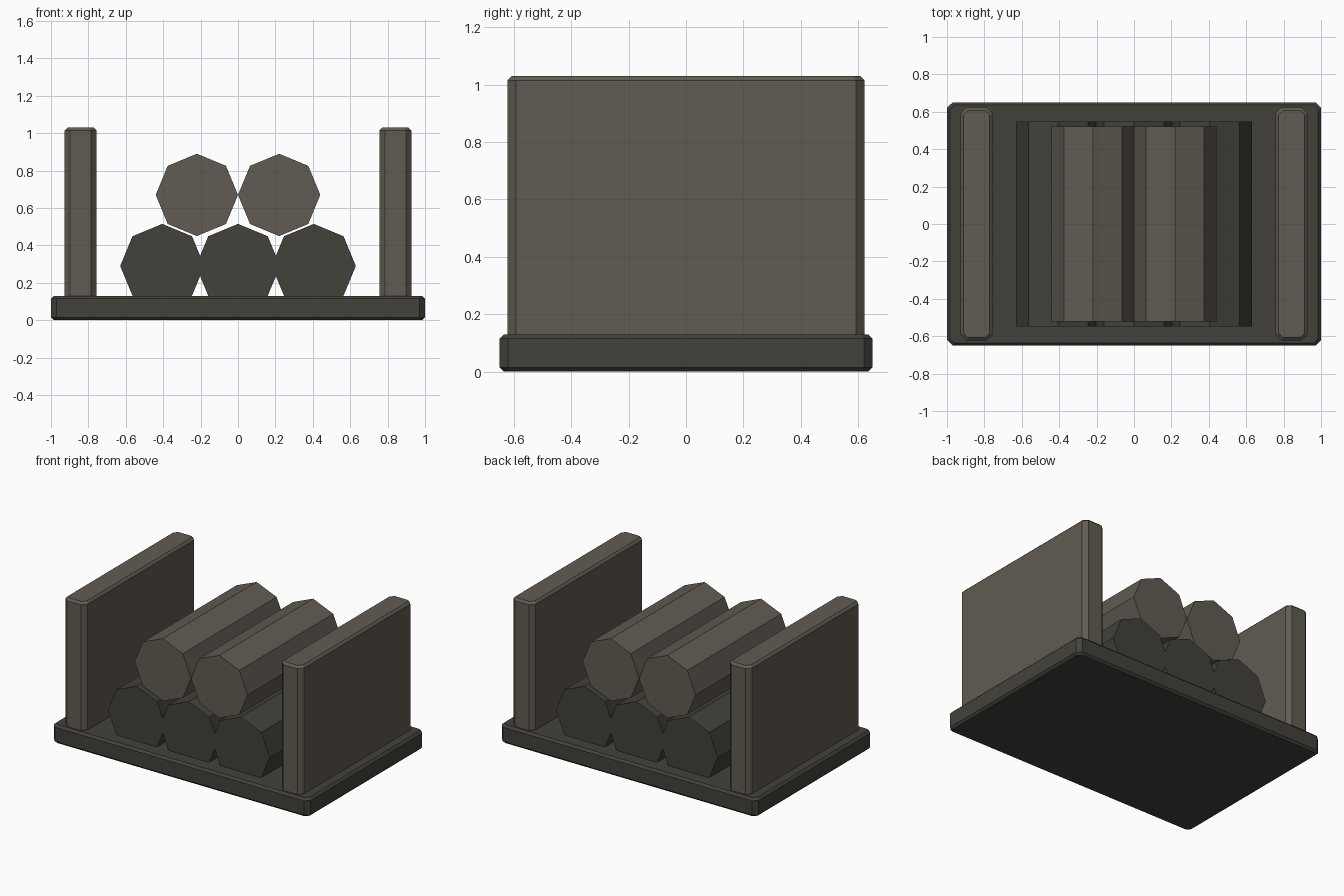
import bpy, bmesh, math

if "Cube" in bpy.data.objects:
    bpy.data.objects.remove(bpy.data.objects["Cube"])

def material(name, rgb):
    m = bpy.data.materials.new(name)
    m.diffuse_color = (*rgb, 1)
    m.use_nodes = True
    m.node_tree.nodes["Principled BSDF"].inputs["Base Color"].default_value = m.diffuse_color
    return m

light = material("light_wood", (0.12, 0.105, 0.085))
dark = material("dark_wood", (0.055, 0.053, 0.043))

def loft(name, rings, mat):
    """Closed flat-shaded solid through rings of equal point count."""
    bm = bmesh.new()
    loops = [[bm.verts.new(p) for p in ring] for ring in rings]
    n = len(loops[0])
    for a, b in zip(loops, loops[1:]):
        for i in range(n):
            j = (i + 1) % n
            bm.faces.new((a[i], a[j], b[j], b[i]))
    bm.faces.new(loops[0][::-1])
    bm.faces.new(loops[-1])
    bmesh.ops.recalc_face_normals(bm, faces=bm.faces[:])
    me = bpy.data.meshes.new(name)
    bm.to_mesh(me)
    bm.free()
    me.materials.append(mat)
    ob = bpy.data.objects.new(name, me)
    bpy.context.collection.objects.link(ob)
    return ob

def slab_ring(cx, hx, hy, cut, z):
    pts = []
    for sx, sy in ((1, 1), (-1, 1), (-1, -1), (1, -1)):
        pair = [(cx + sx * hx, sy * (hy - cut), z), (cx + sx * (hx - cut), sy * hy, z)]
        pts += pair if sx * sy > 0 else pair[::-1]
    return pts

def slab(name, cx, hx, hy, z0, z1, mat, bottom_bevel):
    """Board with chamfered upright corners and a finer rim chamfer."""
    c, r = 0.03, 0.015
    rings = [slab_ring(cx, hx, hy, c, z1 - r), slab_ring(cx, hx - r, hy - r, c - r * 0.4, z1)]
    if bottom_bevel:
        low = [slab_ring(cx, hx - r, hy - r, c - r * 0.4, z0), slab_ring(cx, hx, hy, c, z0 + r)]
    else:
        low = [slab_ring(cx, hx, hy, c, z0)]
    return loft(name, low + rings, mat)

def log(name, x, z, r, half, mat):
    """Eight-sided log lying along y."""
    angles = [i * math.pi / 4 for i in range(8)]
    rings = [[(x + r * math.cos(a), y, z + r * math.sin(a)) for a in angles]
             for y in (-half, half)]
    return loft(name, rings, mat)

# Base board
slab("base", 0, 1.0, 0.65, 0, 0.13, dark, True)

# Upright side panels
for side, s in (("left", -1), ("right", 1)):
    slab(f"{side}_side_panel", s * 0.842, 0.085, 0.622, 0.11, 1.03, light, False)

# Lower row of logs, sunk a little into the base
for i, x in enumerate((-0.405, 0, 0.405)):
    log(f"lower_log_{i + 1}", x, 0.29, 0.225, 0.548, dark)

# Upper row of logs
for i, x in enumerate((-0.22, 0.22)):
    log(f"upper_log_{i + 1}", x, 0.67, 0.22, 0.522, light)
